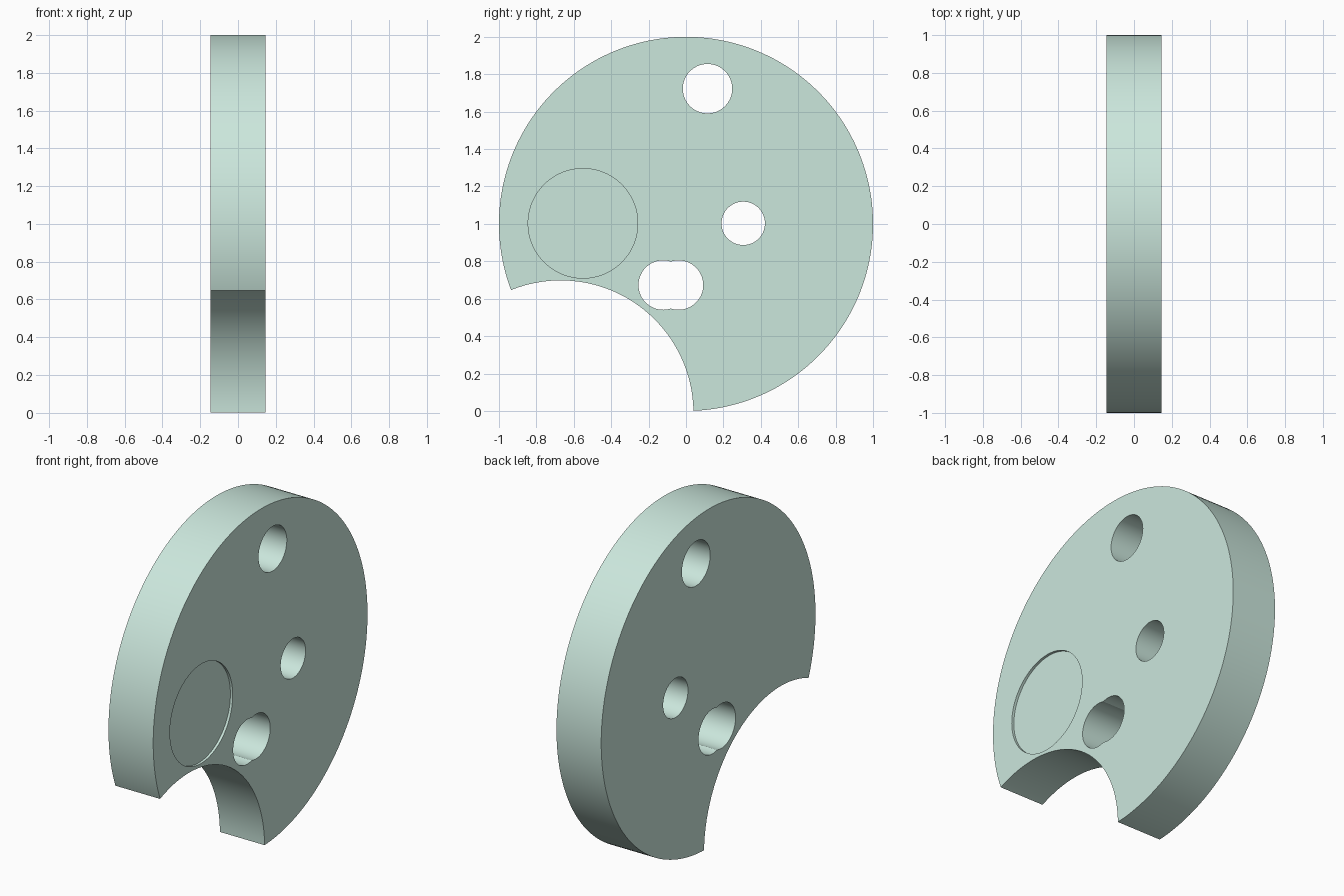
import bpy
import math

if "Cube" in bpy.data.objects:
    bpy.data.objects.remove(bpy.data.objects["Cube"])

HALF = 0.146          # half thickness of the disc
RECESS_DEPTH = 0.015


def cylinder(name, y, z, radius, x0, x1, sides=96):
    """Cylinder lying along x, from x0 to x1."""
    bpy.ops.mesh.primitive_cylinder_add(
        vertices=sides, radius=radius, depth=x1 - x0,
        location=((x0 + x1) / 2, y, z), rotation=(0, math.pi / 2, 0))
    obj = bpy.context.object
    obj.name = name
    return obj


def cut(target, cutter):
    """Subtract the cutter from the target and discard it."""
    bpy.context.view_layer.objects.active = target
    mod = target.modifiers.new(cutter.name, 'BOOLEAN')
    mod.operation = 'DIFFERENCE'
    mod.solver = 'EXACT'
    mod.object = cutter
    bpy.ops.object.modifier_apply(modifier=mod.name)
    bpy.data.objects.remove(cutter, do_unlink=True)


# Round plate
plate = cylinder("palette_plate", 0, 1, 1.0, -HALF, HALF, 192)

# Through cuts: edge bite, top hole, middle hole, two overlapping holes
for name, y, z, radius in [
    ("edge_bite", -0.67, -0.012, 0.71),
    ("top_hole", 0.115, 1.723, 0.132),
    ("middle_hole", 0.306, 1.003, 0.116),
    ("double_hole_a", -0.122, 0.673, 0.132),
    ("double_hole_b", -0.040, 0.673, 0.132),
]:
    cut(plate, cylinder(name, y, z, radius, -0.5, 0.5))

# Shallow round recess on the +x face
cut(plate, cylinder("recess", -0.551, 1.003, 0.293, HALF - RECESS_DEPTH, 0.5))

# Smooth walls with sharp rims
bpy.ops.object.select_all(action='DESELECT')
plate.select_set(True)
bpy.context.view_layer.objects.active = plate
bpy.ops.object.shade_smooth_by_angle(angle=math.radians(30))

# Pale mint colour
mint = bpy.data.materials.new("pale_mint")
mint.diffuse_color = (0.60, 0.80, 0.72, 1)
mint.use_nodes = True
mint.node_tree.nodes["Principled BSDF"].inputs["Base Color"].default_value = mint.diffuse_color
plate.data.materials.clear()
plate.data.materials.append(mint)
